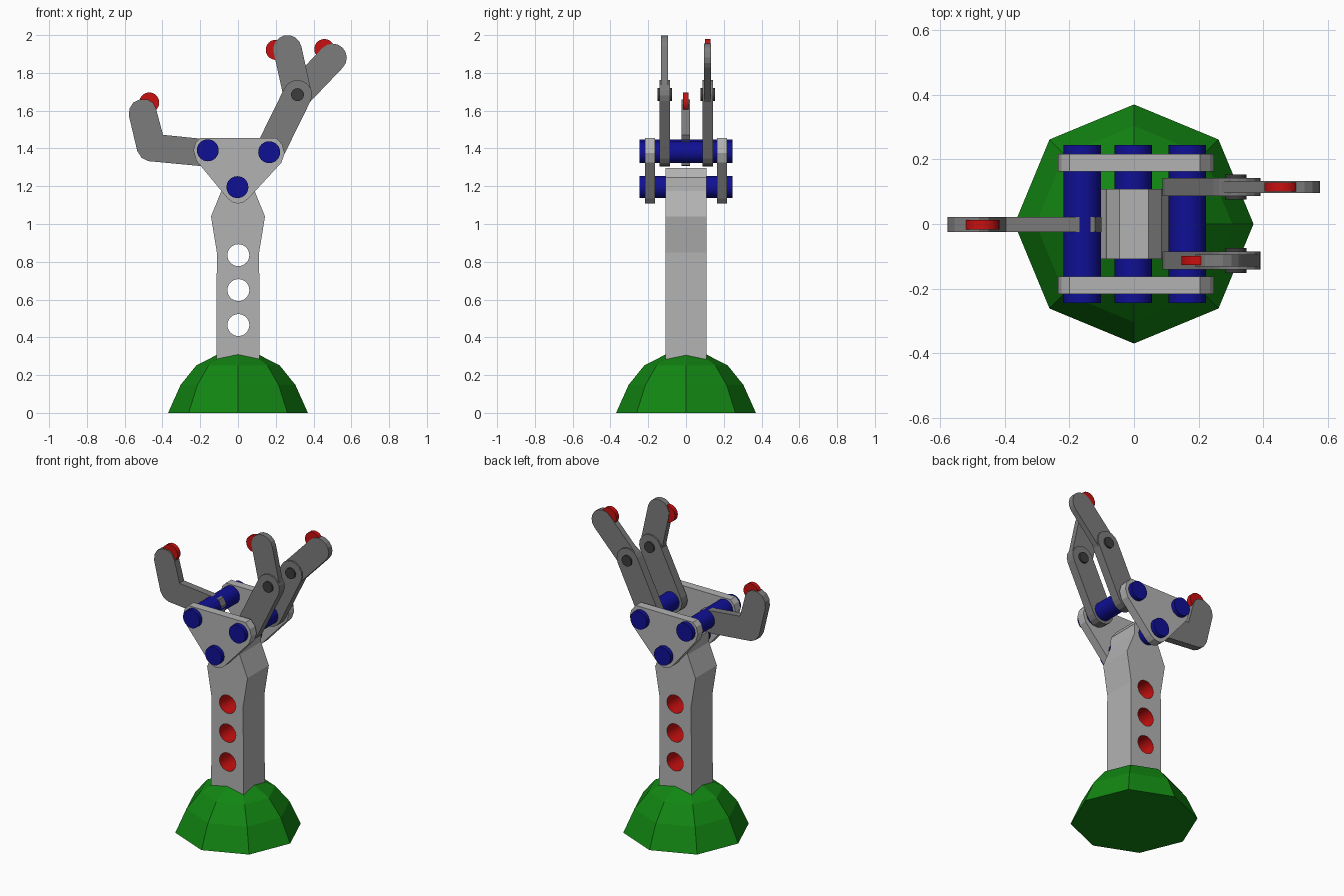
import bpy, bmesh, math
from mathutils import Vector, Matrix

cube = bpy.data.objects.get("Cube")
if cube:
    bpy.data.objects.remove(cube, do_unlink=True)


def material(name, r, g, b):
    m = bpy.data.materials.new(name)
    m.use_nodes = True
    m.diffuse_color = (r, g, b, 1)
    m.node_tree.nodes["Principled BSDF"].inputs["Base Color"].default_value = (r, g, b, 1)
    return m


LIGHT = material("light grey", .45, .45, .45)
GREY = material("mid grey", .2, .2, .2)
DARK = material("dark grey", .045, .045, .045)
GREEN = material("green", .006, .24, .006)
BLUE = material("blue", .005, .005, .3)
RED = material("red", .58, .005, .005)


def finish(name, bm, mat, smooth=False):
    bmesh.ops.recalc_face_normals(bm, faces=bm.faces)
    mesh = bpy.data.meshes.new(name)
    bm.to_mesh(mesh)
    bm.free()
    ob = bpy.data.objects.new(name, mesh)
    bpy.context.collection.objects.link(ob)
    mesh.materials.append(mat)
    if smooth:
        bpy.ops.object.select_all(action='DESELECT')
        ob.select_set(True)
        bpy.context.view_layer.objects.active = ob
        bpy.ops.object.shade_smooth_by_angle(angle=math.radians(35))
    return ob


def prism(name, outline, y, depth, mat):
    """Extrude an (x, z) outline along y, centred on y."""
    bm = bmesh.new()
    face = bm.faces.new([bm.verts.new((x, y - depth / 2, z)) for x, z in outline])
    ext = bmesh.ops.extrude_face_region(bm, geom=[face])
    verts = [g for g in ext["geom"] if isinstance(g, bmesh.types.BMVert)]
    bmesh.ops.translate(bm, verts=verts, vec=(0, depth, 0))
    return finish(name, bm, mat)


def rod(name, x, y, z, radius, length, mat):
    """Cylinder lying along y."""
    bm = bmesh.new()
    turn = Matrix.Translation((x, y, z)) @ Matrix.Rotation(math.pi / 2, 4, 'X')
    bmesh.ops.create_cone(bm, cap_ends=True, segments=32, radius1=radius,
                          radius2=radius, depth=length, matrix=turn)
    return finish(name, bm, mat, True)


def capsule(a, b, r, steps=8):
    """Outline of a link with round ends from a to b."""
    ang = math.atan2(b[1] - a[1], b[0] - a[0])
    pts = []
    for (cx, cz), start in ((b, ang - math.pi / 2), (a, ang + math.pi / 2)):
        for i in range(steps + 1):
            t = start + math.pi * i / steps
            pts.append((cx + r * math.cos(t), cz + r * math.sin(t)))
    return pts


# Eight-sided domed base
bm = bmesh.new()
rings = []
for r, z in ((.37, 0), (.304, .148), (.22, .252), (.11, .308)):
    rings.append([bm.verts.new((r * math.cos(k * math.pi / 4), r * math.sin(k * math.pi / 4), z))
                  for k in range(8)])
bm.faces.new(rings[0])
for low, high in zip(rings, rings[1:]):
    for k in range(8):
        n = (k + 1) % 8
        bm.faces.new((low[k], low[n], high[n], high[k]))
bm.faces.new(rings[-1])
finish("base_dome", bm, GREEN)

# Upright column with three red-lined holes
half = [(.115, .2), (.112, .85), (.143, 1.04), (.088, 1.175), (.085, 1.245), (.045, 1.297)]
column = prism("column", half + [(-x, z) for x, z in reversed(half)], 0, .216, LIGHT)
column.data.materials.append(RED)
HOLES = (.465, .65, .835)
for z in HOLES:
    cutter = rod("hole_cutter", .002, 0, z, .058, .6, RED)
    cutter.hide_render = True
    mod = column.modifiers.new("hole", 'BOOLEAN')
    mod.operation, mod.solver, mod.object = 'DIFFERENCE', 'EXACT', cutter
    bpy.ops.object.select_all(action='DESELECT')
    column.select_set(True)
    bpy.context.view_layer.objects.active = column
    bpy.ops.object.modifier_apply(modifier=mod.name)
    bpy.data.objects.remove(cutter, do_unlink=True)
for p in column.data.polygons:
    inside = any(math.hypot(p.center.x, p.center.z - z) < .065 for z in HOLES)
    lining = inside and abs(p.normal.y) < .5
    p.material_index = 1 if lining else 0
    p.use_smooth = lining

# Triangular palm plates and the three axles between them
plate = [(-.2, 1.455), (-.225, 1.43), (-.236, 1.39), (-.22, 1.335), (-.055, 1.135),
         (-.03, 1.115), (0, 1.108), (.03, 1.115), (.055, 1.135), (.23, 1.325),
         (.247, 1.375), (.235, 1.42), (.205, 1.455)]
for side, y in (("front", -.19), ("back", .19)):
    prism("palm_plate_" + side, plate, y, .054, LIGHT)
for name, x, z in (("thumb", -.16, 1.39), ("finger", .165, 1.38), ("wrist", -.003, 1.195)):
    rod(name + "_axle", x, 0, z, .058, .49, BLUE)

# Bent thumb with a red tip
thumb = [(-.115, 1.31), (-.2, 1.307), (-.476, 1.333), (-.51, 1.35), (-.533, 1.385),
         (-.577, 1.57), (-.575, 1.61), (-.555, 1.642), (-.52, 1.66), (-.48, 1.66),
         (-.45, 1.642), (-.434, 1.61), (-.397, 1.472), (-.2, 1.452), (-.12, 1.44), (-.1, 1.4)]
prism("thumb", thumb, -.002, .046, GREY)
rod("thumb_tip", -.47, -.002, 1.643, .053, .03, RED)

# Two jointed fingers with pins and red tips
KNUCKLE = (.315, 1.685)
for side, y, end, tip in (("front", -.113, (.262, 1.925), (.2, 1.922)),
                          ("back", .115, (.501, 1.88), (.457, 1.926))):
    prism("lower_finger_" + side, capsule((.165, 1.38), KNUCKLE, .077), y, .056, GREY)
    prism("upper_finger_" + side, capsule(KNUCKLE, end, .075), y, .037, GREY)
    rod("knuckle_pin_" + side, *(KNUCKLE[0], y, KNUCKLE[1]), .034, .078, DARK)
    rod("finger_tip_" + side, tip[0], y, tip[1], .053, .028, RED)
